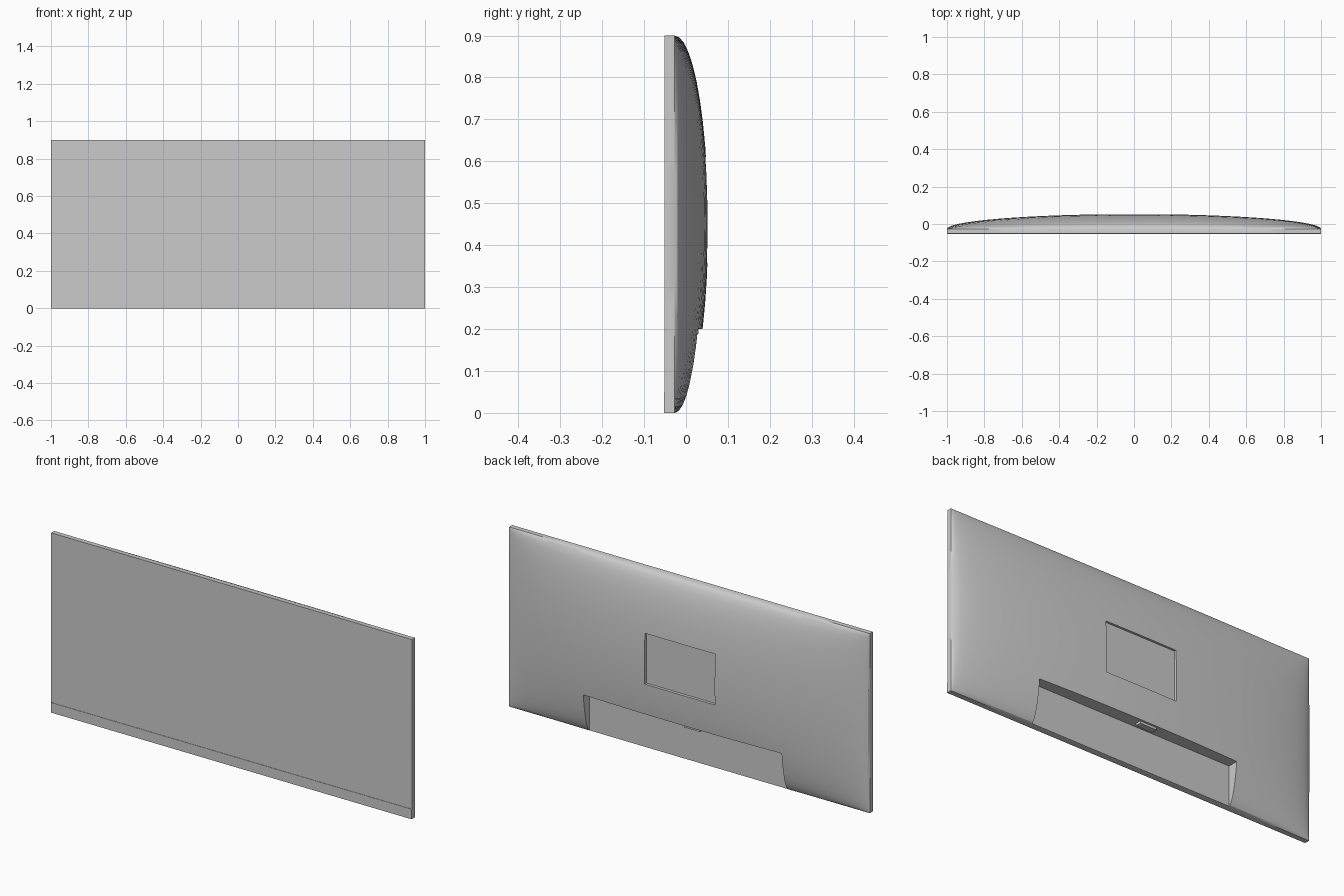
import bpy, bmesh, math

if "Cube" in bpy.data.objects:
    bpy.data.objects.remove(bpy.data.objects["Cube"])

W, H = 1.0, 0.9            # half width, full height
FRONT, RIM, BULGE = -0.051, -0.027, 0.08
NX, NZ = 36, 22


def box(name, lo, hi):
    bm = bmesh.new()
    bmesh.ops.create_cube(bm, size=1)
    for v in bm.verts:
        for i in range(3):
            v.co[i] = (lo[i] + hi[i]) / 2 + v.co[i] * (hi[i] - lo[i])
    return finish(name, bm)


def finish(name, bm):
    bmesh.ops.recalc_face_normals(bm, faces=bm.faces[:])
    mesh = bpy.data.meshes.new(name)
    bm.to_mesh(mesh)
    bm.free()
    ob = bpy.data.objects.new(name, mesh)
    bpy.context.collection.objects.link(ob)
    return ob


def activate(ob):
    bpy.ops.object.select_all(action='DESELECT')
    ob.select_set(True)
    bpy.context.view_layer.objects.active = ob


def carve(ob, lo, hi):
    cutter = box("cutter", lo, hi)
    cutter.hide_render = True
    mod = ob.modifiers.new("carve", 'BOOLEAN')
    mod.operation, mod.solver, mod.object = 'DIFFERENCE', 'EXACT', cutter
    activate(ob)
    bpy.ops.object.modifier_apply(modifier=mod.name)
    bpy.data.objects.remove(cutter)


# Housing: domed back (elliptical both ways), straight rim and flat front
bm = bmesh.new()
rows = []
for j in range(NZ + 1):
    v = math.sin((j / NZ - 0.5) * math.pi)
    row = []
    for i in range(NX + 1):
        u = math.sin((i / NX - 0.5) * math.pi)
        dome = math.sqrt(max(0, 1 - u * u)) * math.sqrt(max(0, 1 - v * v))
        row.append(bm.verts.new((u * W, RIM + BULGE * dome, H / 2 * (1 + v))))
    rows.append(row)
for j in range(NZ):
    for i in range(NX):
        bm.faces.new((rows[j][i], rows[j][i + 1], rows[j + 1][i + 1], rows[j + 1][i]))
rim = [e for e in bm.edges if e.is_boundary]
ext = bmesh.ops.extrude_edge_only(bm, edges=rim)["geom"]
for v in ext:
    if isinstance(v, bmesh.types.BMVert):
        v.co.y = FRONT
bmesh.ops.holes_fill(bm, edges=[e for e in bm.edges if e.is_boundary], sides=0)
housing = finish("housing", bm)

# Connector bay at the bottom and shallow mounting recess
carve(housing, (-0.55, -0.023, -0.1), (0.55, 0.2, 0.2))
carve(housing, (-0.195, 0.036, 0.357), (0.195, 0.2, 0.61))
activate(housing)
bpy.ops.object.shade_smooth_by_angle(angle=math.radians(30))

# Chin strip across the lower front
box("chin", (-W, -0.053, 0), (W, FRONT + 0.001, 0.05))

# Small control tab under the bay ceiling
box("control_tab", (-0.1, 0.0, 0.188), (-0.01, 0.03, 0.205))
